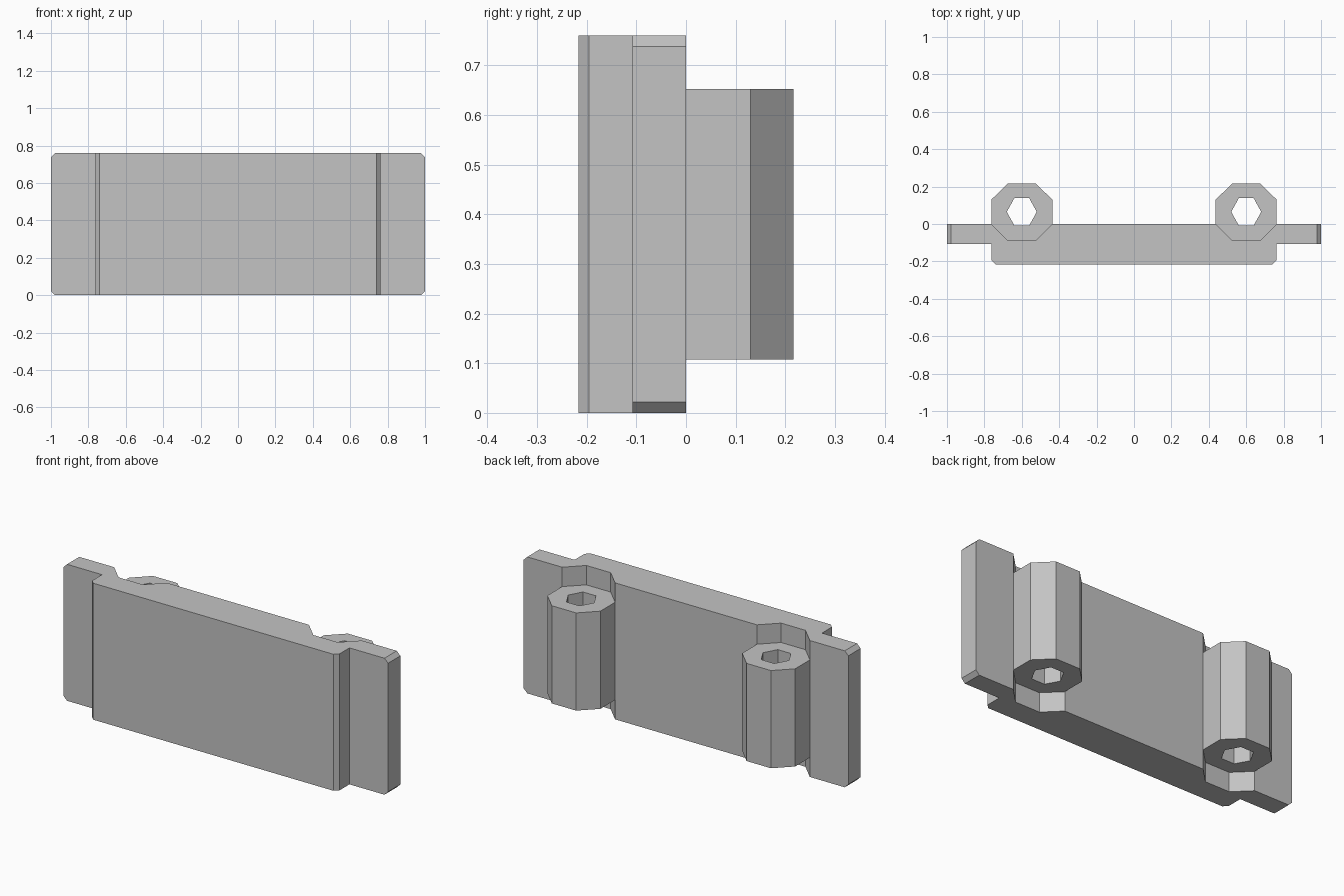
import bpy, bmesh, math

cube = bpy.data.objects.get("Cube")
if cube:
    bpy.data.objects.remove(cube, do_unlink=True)

HEIGHT = 0.76
BACK, EAR_FRONT, FRONT = 0.0, -0.108, -0.217
BODY_X, CHAMFER = 0.762, 0.022
SOCKET_X, SOCKET_Y = 0.6, 0.065

grey = bpy.data.materials.new("plain grey")
grey.use_nodes = True
colour = (0.55, 0.55, 0.55, 1)
grey.diffuse_color = colour
grey.node_tree.nodes["Principled BSDF"].inputs["Base Color"].default_value = colour


def make_object(name, bm):
    bmesh.ops.recalc_face_normals(bm, faces=bm.faces[:])
    mesh = bpy.data.meshes.new(name)
    bm.to_mesh(mesh)
    bm.free()
    mesh.materials.append(grey)
    obj = bpy.data.objects.new(name, mesh)
    bpy.context.collection.objects.link(obj)
    return obj


def prism(points, z0, z1):
    """Extrude an xy outline between two heights."""
    bm = bmesh.new()
    face = bm.faces.new([bm.verts.new((x, y, z0)) for x, y in points])
    top = bmesh.ops.extrude_face_region(bm, geom=[face])["geom"]
    verts = [v for v in top if isinstance(v, bmesh.types.BMVert)]
    bmesh.ops.translate(bm, vec=(0, 0, z1 - z0), verts=verts)
    return bm


def cut(obj, cutters):
    for c in cutters:
        c.hide_render = True
        mod = obj.modifiers.new("cut", "BOOLEAN")
        mod.operation, mod.solver, mod.object = "DIFFERENCE", "EXACT", c
    bpy.context.view_layer.update()
    result = bpy.data.meshes.new_from_object(
        obj.evaluated_get(bpy.context.evaluated_depsgraph_get()))
    obj.modifiers.clear()
    obj.data = result
    for c in cutters:
        bpy.data.objects.remove(c, do_unlink=True)


# Plate: half outline with the octagonal groove at the back, then mirrored
half = [
    (BODY_X - CHAMFER, FRONT), (BODY_X, FRONT + CHAMFER), (BODY_X, EAR_FRONT),
    (1, EAR_FRONT), (1, BACK), (SOCKET_X + 0.163, BACK),
    (SOCKET_X + 0.075, -0.087), (SOCKET_X - 0.075, -0.087),
    (SOCKET_X - 0.163, BACK),
]
bm = prism(half + [(-x, y) for x, y in reversed(half)], 0, HEIGHT)

# Chamfered ear corners
corners = [e for e in bm.edges if all(abs(v.co.x) > 0.99 for v in e.verts)
           and abs(e.verts[0].co.z - e.verts[1].co.z) < 0.01]
bmesh.ops.bevel(bm, geom=corners, offset=CHAMFER, segments=1, affect="EDGES")
plate = make_object("mounting_plate", bm)

# Round screw holes through the ears
drills = []
for x in (-0.895, 0.895):
    for z in (0.108, HEIGHT - 0.108):
        ring = [(0.052 * math.cos(math.tau * i / 32), 0.052 * math.sin(math.tau * i / 32))
                for i in range(32)]
        bm = prism(ring, -0.2, 0.2)
        for v in bm.verts:
            v.co = (v.co.x + x, v.co.z, v.co.y + z)
        drills.append(make_object("screw_hole_cutter", bm))
cut(plate, drills)

# Octagonal sockets with hexagonal bores
octagon = [(0.163, 0.065), (0.075, 0.152), (-0.075, 0.152), (-0.163, 0.065),
           (-0.163, -0.065), (-0.075, -0.152), (0.075, -0.152), (0.163, -0.065)]
hexagon = [(0.08 * math.cos(math.tau * i / 6), 0.084 * math.sin(math.tau * i / 6))
           for i in range(6)]
for side, sx in (("right", -SOCKET_X), ("left", SOCKET_X)):
    def place(points):
        return [(x + sx, y + SOCKET_Y) for x, y in points]
    socket = make_object(side + "_socket", prism(place(octagon), 0.108, HEIGHT - 0.108))
    cut(socket, [make_object("bore_cutter", prism(place(hexagon), -0.1, HEIGHT + 0.1))])

# Smooth only the round hole walls
for obj in bpy.context.view_layer.objects:
    obj.select_set(obj == plate)
bpy.context.view_layer.objects.active = plate
bpy.ops.object.shade_smooth_by_angle(angle=math.radians(25))
